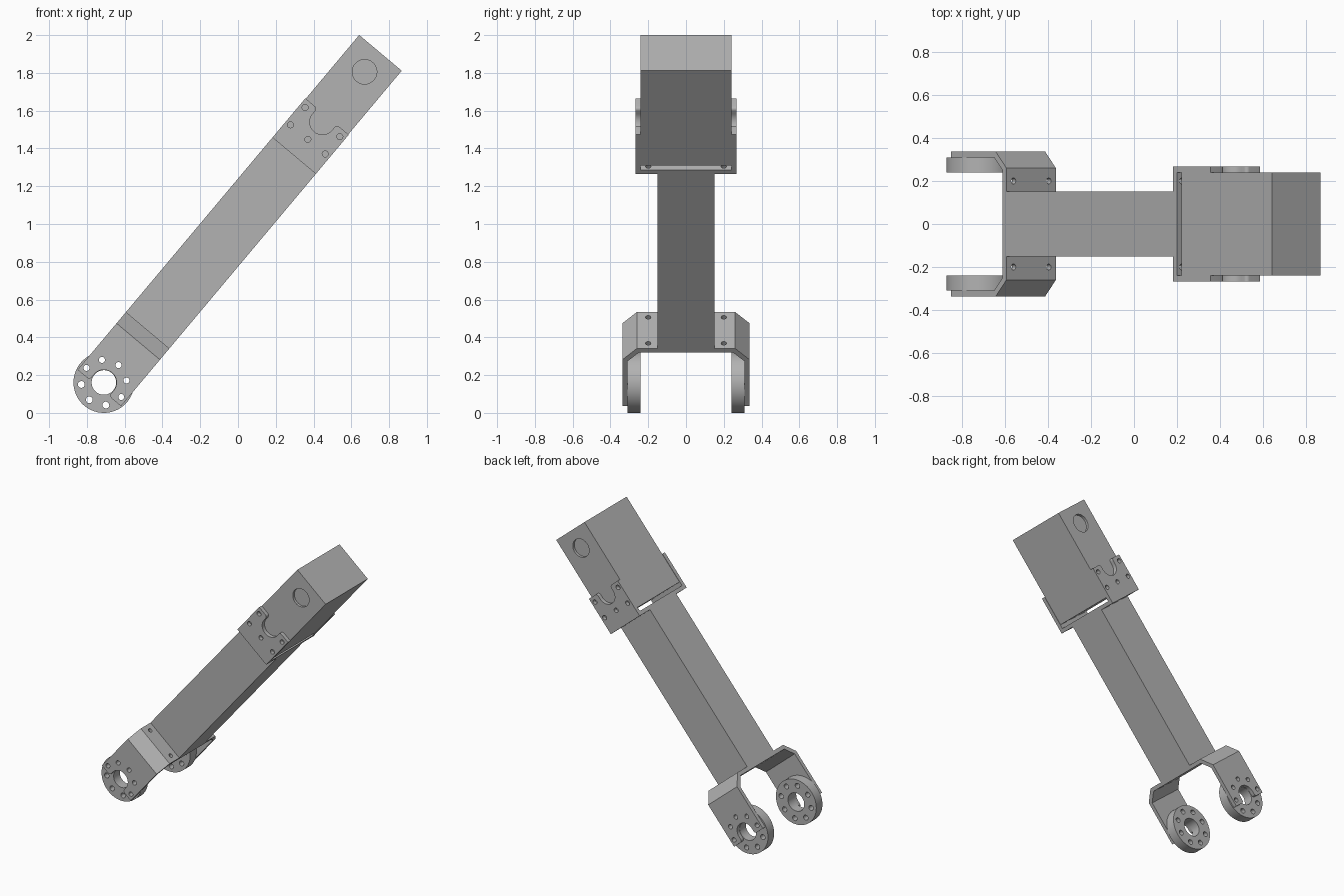
import bpy, bmesh, math
from mathutils import Matrix, Vector

if "Cube" in bpy.data.objects:
    bpy.data.objects.remove(bpy.data.objects["Cube"])

# Local frame: X runs along the arm from the pivot, Y across, Z through its width
FRAME = Matrix.Translation((-0.71, 0, 0.161)) @ Matrix.Rotation(math.radians(-50), 4, 'Y')
W = 0.15          # half width of the arm
SLOT_R = 0.067    # bracket slot radius
TIP = 0.038       # prong length beyond the slot centre

grey = bpy.data.materials.new("machined grey")
grey.diffuse_color = (0.45, 0.45, 0.45, 1)
grey.use_nodes = True
grey.node_tree.nodes["Principled BSDF"].inputs["Base Color"].default_value = grey.diffuse_color


def prism(name, base, offset):
    """Extrude a closed outline (3D points) along an offset vector."""
    bm = bmesh.new()
    face = bm.faces.new([bm.verts.new(p) for p in base])
    res = bmesh.ops.extrude_face_region(bm, geom=[face])
    bmesh.ops.translate(bm, vec=Vector(offset),
                        verts=[g for g in res["geom"] if isinstance(g, bmesh.types.BMVert)])
    bmesh.ops.recalc_face_normals(bm, faces=bm.faces)
    me = bpy.data.meshes.new(name)
    bm.to_mesh(me)
    bm.free()
    me.materials.append(grey)
    ob = bpy.data.objects.new(name, me)
    bpy.context.collection.objects.link(ob)
    ob.matrix_world = FRAME
    return ob


def box(name, u0, u1, y, v):
    return prism(name, [(u0, -y, -v), (u1, -y, -v), (u1, y, -v), (u0, y, -v)], (0, 0, 2 * v))


def rod(name, u, v, r, y0, y1, n=32):
    """Cylinder across the arm (along Y)."""
    ring = [2 * math.pi * i / n for i in range(n)]
    return prism(name, [(u + r * math.cos(a), y0, v + r * math.sin(a)) for a in ring], (0, y1 - y0, 0))


def pin(u0, u1, y, v, r, n=20):
    """Cylinder cutter along the arm (along X)."""
    ring = [2 * math.pi * i / n for i in range(n)]
    return prism("cutter", [(u0, y + r * math.cos(a), v + r * math.sin(a)) for a in ring], (u1 - u0, 0, 0))


def slot(centre, d):
    """U slot with rounded mouth; d is the direction in which it opens."""
    half = [(-SLOT_R * math.cos(a), SLOT_R * math.sin(a))
            for a in [math.pi / 2 * i / 12 for i in range(13)]]
    f = 0.018
    half += [(TIP - f + f * math.sin(a), SLOT_R + f - f * math.cos(a))
             for a in [math.pi / 2 * i / 6 for i in range(7)]]
    half.append((TIP + 0.05, SLOT_R + f))
    pts = half + [(p, -q) for p, q in reversed(half[1:])]
    return prism("cutter", [(centre + d * p, -0.5, q) for p, q in pts], (0, 1, 0))


def cut(ob, cutters):
    """Subtract the cutters, then remove them."""
    for c in cutters:
        c.hide_render = True
        m = ob.modifiers.new("cut", 'BOOLEAN')
        m.operation, m.solver, m.object = 'DIFFERENCE', 'EXACT', c
    bpy.context.view_layer.update()
    dg = bpy.context.evaluated_depsgraph_get()
    me = bpy.data.meshes.new_from_object(ob.evaluated_get(dg))
    ob.modifiers.clear()
    ob.data = me
    for c in cutters:
        bpy.data.objects.remove(c)


def smooth(ob):
    for p in ob.data.polygons:
        p.use_smooth = True
    ob.data.set_sharp_from_angle(angle=math.radians(30))


def bracket(name, outer, inner):
    """U bracket from the right half of its outline, given as (y, u)."""
    half = outer[::-1] + inner
    # outer corner ... tip outer, tip inner ... inner corner
    half = [(y, u) for y, u in outer[::-1]] + [(y, u) for y, u in inner]
    left = [(-y, u) for y, u in reversed(half)]
    return prism(name, [(u, y, -W) for y, u in half + left], (0, 0, 2 * W))


# Arm beam
box("arm_beam", 0.35, 1.57, 0.15, W)

# Lower fork bracket with chamfered shoulders
fork = bracket("fork_bracket",
               [(0.337, -TIP), (0.337, 0.283), (0.26, 0.361)],
               [(0.31, -TIP), (0.31, 0.272), (0.248, 0.334)])
ring8 = [(0.12 * math.cos(k * math.pi / 4), 0.12 * math.sin(k * math.pi / 4)) for k in range(8)]
cuts = [slot(0, -1)]
cuts += [rod("cutter", u, v, 0.016, -0.5, 0.5, 20) for u, v in ring8 if u > -0.01]
cuts += [pin(0.3, 0.4, y, v, 0.014) for y in (-0.2, 0.2) for v in (-0.107, 0.107)]
cut(fork, cuts)
smooth(fork)

# Pivot discs with a bore and a ring of bolt holes
for side, y0 in (("front", -0.31), ("back", 0.24)):
    disc = rod("pivot_disc_" + side, 0, 0, 0.161, y0, y0 + 0.07, 64)
    cut(disc, [rod("cutter", 0, 0, 0.065, -0.5, 0.5, 40)]
        + [rod("cutter", u, v, 0.018, -0.5, 0.5, 20) for u, v in ring8])
    smooth(disc)

# Upper U bracket holding the motor
C = 1.80
cradle = bracket("motor_bracket",
                 [(0.268, C + TIP), (0.268, 1.567)],
                 [(0.24, C + TIP), (0.24, 1.594)])
cuts = [slot(C, 1)]
cuts += [rod("cutter", C + du, v, 0.016, -0.5, 0.5, 20)
         for du, v in ((0, 0.12), (0, -0.12), (-0.12, 0.12), (-0.12, 0), (-0.12, -0.12))]
cuts += [pin(1.55, 1.62, y, v, 0.014) for y in (-0.2, 0.2) for v in (-0.12, 0.12)]
cut(cradle, cuts)
smooth(cradle)

# Motor block with a shallow round recess on each side
block = box("motor_block", 1.622, 2.278, 0.24, 0.147)
cut(block, [rod("cutter", 2.147, 0, 0.065, -0.3, -0.222, 40),
            rod("cutter", 2.147, 0, 0.065, 0.222, 0.3, 40)])
smooth(block)
